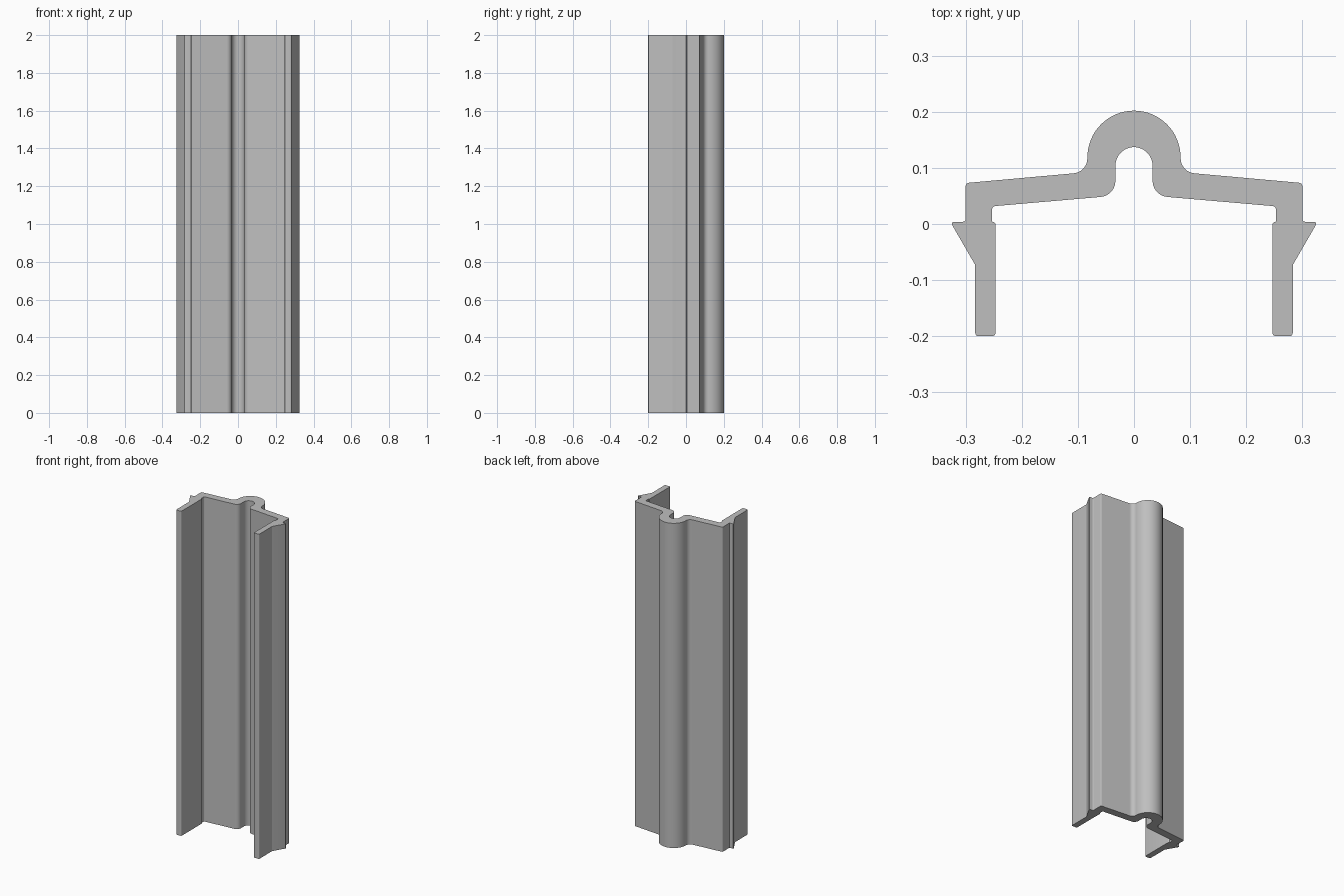
import bpy
import bmesh
import math
from mathutils import Vector

HEIGHT = 2.0

cube = bpy.data.objects.get("Cube")
if cube:
    bpy.data.objects.remove(cube, do_unlink=True)


def arc(cy, radius, start, end, steps):
    """Points on a circle centred at (0, cy), angles in degrees."""
    angles = [math.radians(start + (end - start) * i / steps) for i in range(steps + 1)]
    return [Vector((radius * math.cos(a), cy + radius * math.sin(a))) for a in angles]


def fillet(prev, corner, nxt, radius, steps=6):
    """Round one corner of a polyline with a tangent arc."""
    a = (prev - corner).normalized()
    b = (nxt - corner).normalized()
    half = a.angle(b) / 2
    centre = corner + (a + b).normalized() * (radius / math.sin(half))
    reach = radius / math.tan(half)
    start = corner + a * reach - centre
    end = corner + b * reach - centre
    sweep = math.pi - 2 * half
    return [centre + (start * math.sin(sweep * (1 - i / steps))
                      + end * math.sin(sweep * i / steps)) / math.sin(sweep)
            for i in range(steps + 1)]


# Half section: outer bead, shoulder, barbed leg, inner wall, inner groove
outer_bead = arc(0.119, 0.083, 90, 0, 16)
inner_groove = arc(0.104, 0.033, 0, 90, 12)
corners = [
    (0.083, 0.0925, 0.027),   # bead root
    (0.300, 0.073, 0.006),    # shoulder
    (0.300, 0.004, 0.005),    # barb root
    (0.3275, 0.004, 0.004),   # barb tip
    (0.283, -0.073, 0.004),   # barb base
    (0.283, -0.200, 0.006),   # leg end
    (0.247, -0.200, 0.006),
    (0.247, 0.004, 0.005),    # inner step
    (0.253, 0.004, 0.001),
    (0.253, 0.0315, 0.007),   # inside shoulder
    (0.033, 0.0505, 0.029),   # groove mouth
]
path = [outer_bead[-1]] + [Vector(c[:2]) for c in corners] + [inner_groove[0]]
half = list(outer_bead)
for i, c in enumerate(corners, 1):
    half += fillet(path[i - 1], path[i], path[i + 1], c[2])
half += inner_groove

# Mirror the half section into a closed outline
section = half + [Vector((-p.x, p.y)) for p in reversed(half[1:-1])]

# Extrude the outline upwards
bm = bmesh.new()
base = bm.faces.new([bm.verts.new((p.x, p.y, 0)) for p in section])
result = bmesh.ops.extrude_face_region(bm, geom=[base], use_keep_orig=True)
top = [v for v in result["geom"] if isinstance(v, bmesh.types.BMVert)]
bmesh.ops.translate(bm, verts=top, vec=(0, 0, HEIGHT))
bmesh.ops.recalc_face_normals(bm, faces=bm.faces)
mesh = bpy.data.meshes.new("extruded_clip_profile")
bm.to_mesh(mesh)
bm.free()

profile = bpy.data.objects.new("extruded_clip_profile", mesh)
bpy.context.collection.objects.link(profile)

# Plain grey finish
grey = bpy.data.materials.new("plain_grey")
grey.use_nodes = True
colour = (0.52, 0.52, 0.52, 1)
grey.diffuse_color = colour
grey.node_tree.nodes["Principled BSDF"].inputs["Base Color"].default_value = colour
mesh.materials.append(grey)

bpy.ops.object.select_all(action="DESELECT")
profile.select_set(True)
bpy.context.view_layer.objects.active = profile
bpy.ops.object.shade_smooth_by_angle(angle=math.radians(25))
